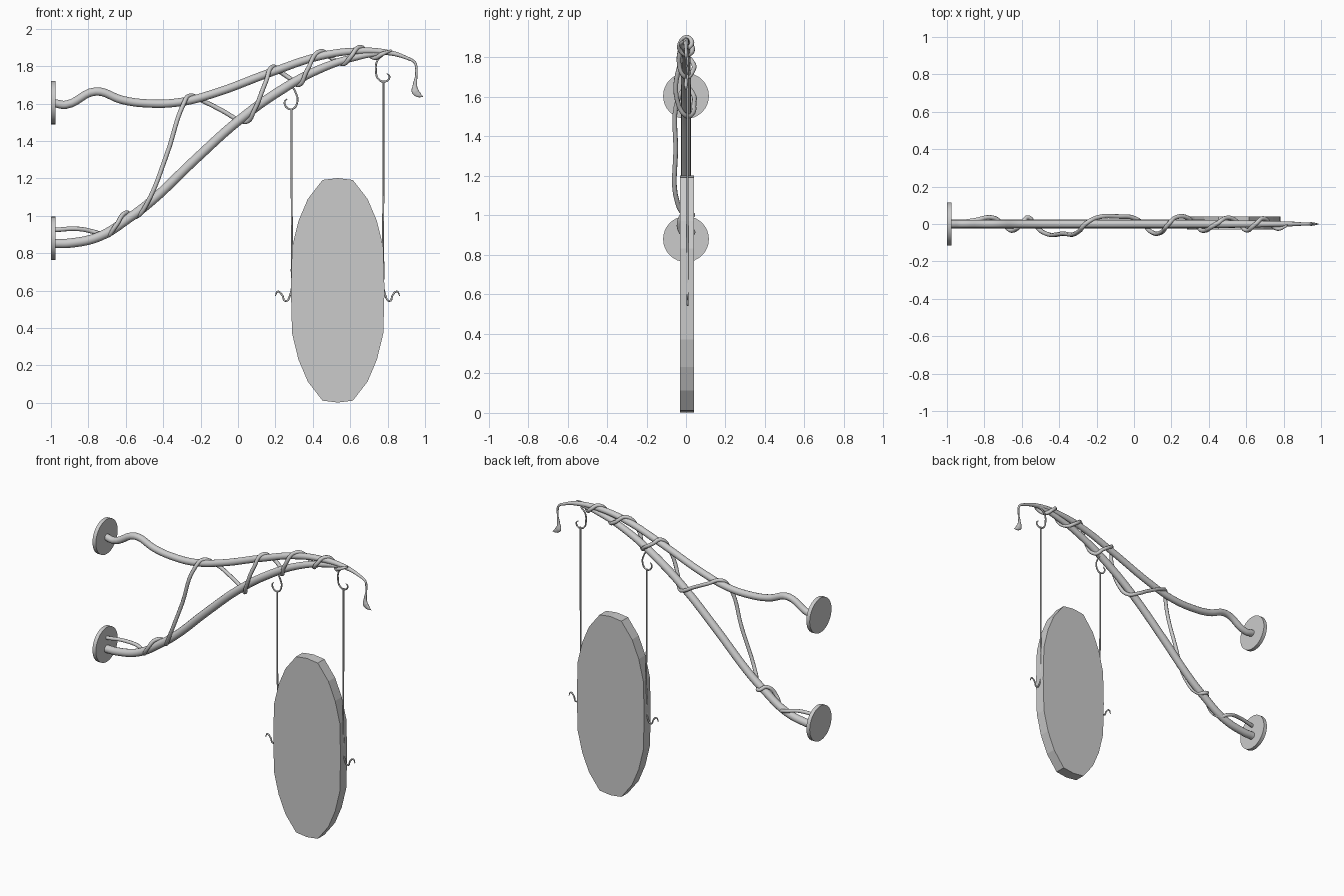
import bpy, bmesh, math
from mathutils import Matrix


def tube(name, pts, radius, sides=12, flatten=1.0, res=6):
    """Smooth tube through (x, y, z[, radius]) points, converted to a mesh."""
    cu = bpy.data.curves.new(name, 'CURVE')
    cu.dimensions = '3D'
    cu.bevel_depth = 1.0
    cu.bevel_resolution = sides // 2 - 2
    cu.resolution_u = res
    cu.use_fill_caps = True
    sp = cu.splines.new('BEZIER')
    sp.bezier_points.add(len(pts) - 1)
    for bp, p in zip(sp.bezier_points, pts):
        bp.co = p[:3]
        bp.radius = p[3] if len(p) > 3 else radius
        bp.handle_left_type = bp.handle_right_type = 'AUTO'
    tmp = bpy.data.objects.new(name + "_path", cu)
    bpy.context.collection.objects.link(tmp)
    dg = bpy.context.evaluated_depsgraph_get()
    me = bpy.data.meshes.new_from_object(tmp.evaluated_get(dg))
    bpy.data.objects.remove(tmp)
    me.transform(Matrix.Diagonal((1, flatten, 1, 1)))
    me.shade_smooth()
    ob = bpy.data.objects.new(name, me)
    bpy.context.collection.objects.link(ob)
    return ob


def flat(pts, y=0.0):
    """Turn (x, z[, r]) into (x, y, z[, r])."""
    return [(p[0], y, *p[1:]) for p in pts]


# wall discs
for name, z in (("upper_wall_disc", 1.605), ("lower_wall_disc", 0.88)):
    bpy.ops.mesh.primitive_cylinder_add(vertices=32, radius=0.116, depth=0.025,
                                        location=(-0.9875, 0, z),
                                        rotation=(0, math.pi / 2, 0))
    bpy.context.object.name = name
    bpy.ops.object.shade_smooth_by_angle()

# upper branch, tapering toward the tip
tube("upper_branch", flat([
    (-0.98, 1.602), (-0.92, 1.594), (-0.76, 1.665), (-0.62, 1.62), (-0.50, 1.602),
    (-0.31, 1.608), (-0.124, 1.656), (0.17, 1.765), (0.436, 1.853, .021),
    (0.65, 1.882, .018), (0.81, 1.872, .014), (0.90, 1.845, .009),
    (0.945, 1.82, .007), (0.955, 1.79, .006)]), 0.022)

# drooping leaf at the tip
tube("leaf_tip", flat([
    (0.953, 1.805, .008), (0.953, 1.75, .006), (0.946, 1.70, .011),
    (0.948, 1.665, .020), (0.965, 1.648, .015), (0.99, 1.636, .001)]), 0.01, flatten=0.5)

# lower branch
tube("lower_branch", flat([
    (-0.98, 0.852), (-0.90, 0.854), (-0.74, 0.89), (-0.58, 0.99), (-0.47, 1.073),
    (-0.23, 1.30), (0.01, 1.515), (0.22, 1.666), (0.436, 1.784, .022),
    (0.65, 1.853, .018), (0.80, 1.873, .010)]), 0.025)

# vine winding around both branches
tube("vine", [
    (-.98, 0, .925), (-.85, .02, .93), (-.755, .034, .91), (-.70, 0, .893),
    (-.655, -.035, .945), (-.60, 0, 1.017), (-.565, .035, 1.0), (-.535, 0, 1.0),
    (-.49, -.042, 1.06), (-.38, -.052, 1.33), (-.29, -.036, 1.60), (-.26, 0, 1.642),
    (-.19, .036, 1.615), (-.08, .04, 1.56), (0, .032, 1.515), (.05, 0, 1.505),
    (.085, -.038, 1.56), (.15, -.042, 1.72), (.185, 0, 1.797), (.225, .036, 1.77),
    (.285, .034, 1.73), (.325, 0, 1.70), (.37, -.036, 1.78), (.44, 0, 1.88),
    (.505, .034, 1.84), (.565, 0, 1.813), (.602, -.034, 1.85), (.65, 0, 1.902),
    (.69, .03, 1.875), (.73, 0, 1.845), (.77, -.025, 1.865), (.82, -.008, 1.885, .006)],
    0.012, sides=8)

# hooks hanging from the branches
tube("left_hook", flat([
    (0.285, 1.70), (0.308, 1.66), (0.318, 1.615), (0.293, 1.572),
    (0.262, 1.578), (0.250, 1.612), (0.262, 1.625, .002)], 0.008), 0.005, sides=8)
tube("right_hook", flat([
    (0.775, 1.86), (0.745, 1.83), (0.737, 1.785), (0.752, 1.73),
    (0.788, 1.718), (0.81, 1.745), (0.795, 1.762, .002)], 0.008), 0.005, sides=8)

# hanging wires with curled lower ends
tube("left_wire", flat([
    (0.287, 1.575), (0.287, 1.10), (0.287, 0.715), (0.278, 0.575), (0.255, 0.545),
    (0.235, 0.578), (0.213, 0.595), (0.200, 0.572, .002)], 0.008), 0.005, sides=8)
tube("right_wire", flat([
    (0.778, 1.725), (0.778, 1.20), (0.778, 0.715), (0.788, 0.575), (0.811, 0.545),
    (0.828, 0.578), (0.850, 0.595), (0.864, 0.572, .002)], 0.008), 0.005, sides=8)

# oval sign plate: quarter outline mirrored into a faceted slab
quarter = [(0, .60), (.081, .59), (.16, .488), (.21, .37), (.244, .23), (.25, 0)]
half = quarter + [(x, -z) for x, z in quarter[-2::-1]]
outline = half + [(-x, z) for x, z in half[-2:0:-1]]
bm = bmesh.new()
face = bm.faces.new([bm.verts.new((0.533 + x, -0.03, 0.602 + z)) for x, z in outline])
ext = bmesh.ops.extrude_face_region(bm, geom=[face], use_keep_orig=True)
bmesh.ops.translate(bm, vec=(0, 0.07, 0),
                    verts=[v for v in ext["geom"] if isinstance(v, bmesh.types.BMVert)])
bmesh.ops.recalc_face_normals(bm, faces=bm.faces)
me = bpy.data.meshes.new("sign_plate")
bm.to_mesh(me)
bm.free()
bpy.context.collection.objects.link(bpy.data.objects.new("sign_plate", me))
